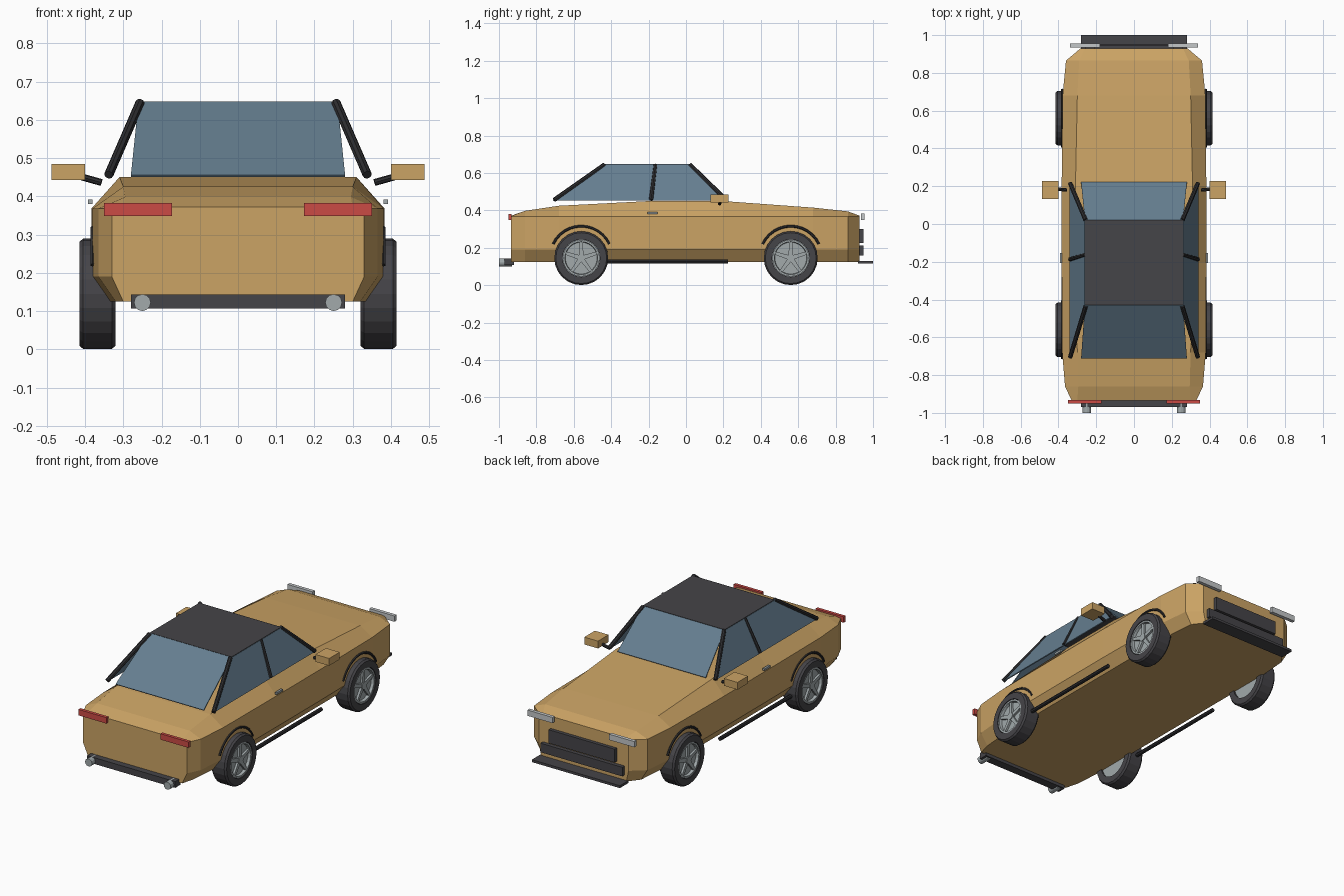
import bpy, bmesh
from math import pi, sin, cos, radians
from mathutils import Vector

old = bpy.data.objects.get("Cube")
if old:
    bpy.data.objects.remove(old, do_unlink=True)


def material(name, r, g, b):
    m = bpy.data.materials.new(name)
    m.use_nodes = True
    m.diffuse_color = (r, g, b, 1)
    m.node_tree.nodes["Principled BSDF"].inputs["Base Color"].default_value = (r, g, b, 1)
    return m


PAINT = material("tan paint", 0.60, 0.37, 0.13)
GLASS = material("blue glass", 0.13, 0.21, 0.28)
DARK = material("dark grey", 0.06, 0.058, 0.065)
TRIM = material("black trim", 0.027, 0.027, 0.03)
SILVER = material("silver metal", 0.36, 0.40, 0.41)
LAMP = material("pale lamp", 0.55, 0.57, 0.58)
RED = material("red lamp", 0.60, 0.07, 0.06)


def finish(name, bm, mat):
    bmesh.ops.recalc_face_normals(bm, faces=bm.faces)
    me = bpy.data.meshes.new(name)
    bm.to_mesh(me)
    bm.free()
    me.materials.append(mat)
    ob = bpy.data.objects.new(name, me)
    bpy.context.collection.objects.link(ob)
    return ob


def loft(name, rings, mat, closed=False):
    """Skin a list of point rings; cap the ends unless the loop closes."""
    bm = bmesh.new()
    rows = [[bm.verts.new(p) for p in ring] for ring in rings]
    n = len(rows[0])
    pairs = list(zip(rows, rows[1:])) + ([(rows[-1], rows[0])] if closed else [])
    for a, b in pairs:
        for i in range(n):
            j = (i + 1) % n
            bm.faces.new((a[i], a[j], b[j], b[i]))
    if not closed:
        bm.faces.new(rows[0])
        bm.faces.new(rows[-1])
    return finish(name, bm, mat)


def box(name, xs, ys, zs, mat):
    ring = lambda z: [(xs[0], ys[0], z), (xs[1], ys[0], z), (xs[1], ys[1], z), (xs[0], ys[1], z)]
    return loft(name, [ring(zs[0]), ring(zs[1])], mat)


def rod(name, points, r, mat, sides=8):
    """Tube of constant radius along a path."""
    pts = [Vector(p) for p in points]
    rings = []
    for i, p in enumerate(pts):
        d = (pts[min(i + 1, len(pts) - 1)] - pts[max(i - 1, 0)]).normalized()
        u = d.cross(Vector((1, 0, 0)) if abs(d.x) < 0.8 else Vector((0, 0, 1))).normalized()
        v = d.cross(u)
        rings.append([p + r * (u * cos(a) + v * sin(a))
                      for a in (2 * pi * k / sides for k in range(sides))])
    return loft(name, rings, mat)


def pane(name, pts, mat, thick=0.006):
    bm = bmesh.new()
    bm.faces.new([bm.verts.new(p) for p in pts])
    ob = finish(name, bm, mat)
    mod = ob.modifiers.new("thickness", "SOLIDIFY")
    mod.thickness, mod.offset = thick, 0
    return ob


def circle(x, y, z, r, n=24):
    return [(x, y + r * cos(2 * pi * k / n), z + r * sin(2 * pi * k / n)) for k in range(n)]


# Body: faceted hull; each station is y, floor, side and deck half widths, deck height
stations = [(-0.935, 0.30, 0.33, 0.30, 0.372), (-0.86, 0.32, 0.365, 0.295, 0.398),
            (-0.68, 0.335, 0.38, 0.30, 0.425), (-0.2, 0.335, 0.383, 0.31, 0.45),
            (0.2, 0.335, 0.383, 0.31, 0.45), (0.68, 0.335, 0.378, 0.30, 0.415),
            (0.865, 0.32, 0.36, 0.29, 0.395), (0.928, 0.27, 0.285, 0.26, 0.372)]
hull = []
for y, floor, side, deck, top in stations:
    half = [(floor, 0.125), (side, 0.19), (side, 0.368), (deck, top)]
    hull.append([(x, y, z) for x, z in half] + [(-x, y, z) for x, z in reversed(half)])
loft("body", hull, PAINT)

# Roof and cabin glass
ROOF, SILL = 0.645, 0.453
box("roof", (-0.26, 0.26), (-0.43, 0.02), (0.632, 0.648), DARK)
for name, low, high in (("windscreen", 0.22, 0.02), ("back_window", -0.71, -0.43)):
    pane(name, [(-0.28, low, SILL), (0.28, low, SILL), (0.26, high, ROOF), (-0.26, high, ROOF)], GLASS)

for tag, s in (("left", 1), ("right", -1)):
    # Side windows and pillars
    for name, a, b, c, d in (("forward_window", -0.18, 0.2, 0.02, -0.16),
                             ("rearward_window", -0.69, -0.19, -0.17, -0.43)):
        pane(f"{tag}_{name}", [(s * 0.338, a, SILL), (s * 0.338, b, SILL),
                               (s * 0.26, c, ROOF), (s * 0.26, d, ROOF)], GLASS)
    for name, low, high in (("windscreen_pillar", 0.215, 0.02), ("middle_pillar", -0.187, -0.163),
                            ("back_pillar", -0.705, -0.435)):
        rod(f"{tag}_{name}", [(s * 0.338, low, 0.456), (s * 0.256, high, 0.645)], 0.012, TRIM)

    # Mirror, door handle and sill tube
    box(f"{tag}_mirror", (s * 0.40, s * 0.487), (0.132, 0.228), (0.443, 0.485), PAINT)
    rod(f"{tag}_mirror_arm", [(s * 0.357, 0.18, 0.436), (s * 0.41, 0.185, 0.451)], 0.009, TRIM)
    box(f"{tag}_door_handle", (s * 0.38, s * 0.392), (-0.207, -0.153), (0.38, 0.392), SILVER)
    rod(f"{tag}_sill_tube", [(s * 0.372, -0.43, 0.128), (s * 0.372, 0.225, 0.128)], 0.011, TRIM)

    # Lamps and exhaust
    box(f"{tag}_tail_lamp", (s * 0.172, s * 0.35), (-0.95, -0.932), (0.348, 0.382), RED)
    box(f"{tag}_head_lamp", (s * 0.18, s * 0.34), (0.935, 0.955), (0.35, 0.383), LAMP)
    rod(f"{tag}_exhaust", [(s * 0.25, -1.0, 0.122), (s * 0.25, -0.93, 0.122)], 0.022, SILVER, 12)

    for end, y in (("forward", 0.56), ("rearward", -0.56)):
        name, z = f"{tag}_{end}", 0.145
        # Wheel arch trim
        arc = [radians(25 + 130 * k / 12) for k in range(13)]
        rod(f"{name}_arch", [(s * 0.38, y + 0.166 * cos(a), 0.15 + 0.166 * sin(a)) for a in arc],
            0.007, TRIM, 6)
        # Tyre ring, rim, spokes and hub
        profile = [(0.32, 0.1), (0.32, 0.136), (0.33, 0.144), (0.405, 0.144), (0.415, 0.136), (0.415, 0.1)]
        loft(f"{name}_tyre", [circle(s * x, y, z, r) for x, r in profile], DARK, closed=True)
        loft(f"{name}_rim_dish", [circle(s * 0.33, y, z, 0.1), circle(s * 0.396, y, z, 0.1)], SILVER)
        lip = [(0.396, 0.085), (0.412, 0.088), (0.412, 0.098), (0.396, 0.098)]
        loft(f"{name}_rim_lip", [circle(s * x, y, z, r) for x, r in lip], SILVER, closed=True)
        loft(f"{name}_hub", [circle(s * 0.39, y, z, 0.022, 12), circle(s * 0.412, y, z, 0.022, 12)], SILVER)
        for k in range(5):
            a = pi / 2 + 2 * pi * k / 5
            rings = []
            for x in (0.39, 0.408):
                rings.append([(s * x, y + r * cos(a) - w * sin(a), z + r * sin(a) + w * cos(a))
                              for r, w in ((0.015, -0.012), (0.09, -0.008), (0.09, 0.008), (0.015, 0.012))])
            loft(f"{name}_spoke_{k + 1}", rings, SILVER)

# Bumpers and grilles
box("back_bumper", (-0.28, 0.28), (-0.97, -0.92), (0.107, 0.143), DARK)
box("upper_grille", (-0.21, 0.21), (0.92, 0.948), (0.225, 0.302), DARK)
box("lower_grille", (-0.26, 0.26), (0.92, 0.95), (0.16, 0.212), DARK)
box("nose_splitter", (-0.28, 0.28), (0.92, 1.0), (0.117, 0.131), DARK)
